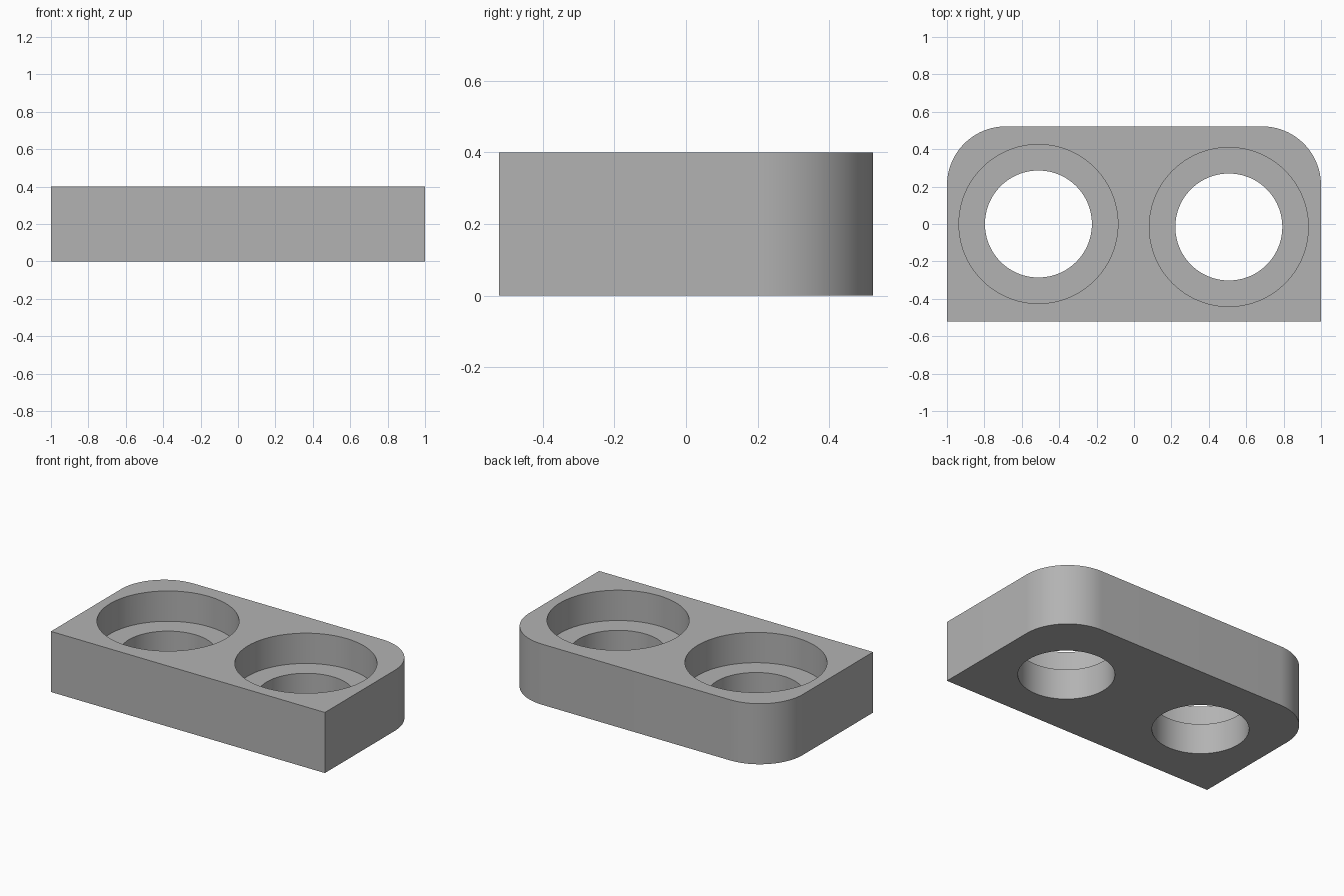
import bpy, bmesh, math

cube = bpy.data.objects.get("Cube")
if cube:
    bpy.data.objects.remove(cube, do_unlink=True)

W, D, H = 1.0, 0.522, 0.4          # half width, half depth, height
FILLET = 0.315                     # rear corner radius
BORE, COUNTERBORE, STEP = 0.286, 0.425, 0.2
HOLES = [(-0.511, 0.0), (0.507, -0.016)]

grey = bpy.data.materials.new("grey")
grey.use_nodes = True
colour = (0.45, 0.45, 0.45, 1)
grey.diffuse_color = colour
grey.node_tree.nodes["Principled BSDF"].inputs["Base Color"].default_value = colour


def prism(name, outline, z0, z1):
    """Extrude a closed xy outline between two heights."""
    bm = bmesh.new()
    face = bm.faces.new([bm.verts.new((x, y, z0)) for x, y in outline])
    top = bmesh.ops.extrude_face_region(bm, geom=[face])["geom"]
    verts = [v for v in top if isinstance(v, bmesh.types.BMVert)]
    bmesh.ops.translate(bm, verts=verts, vec=(0, 0, z1 - z0))
    bmesh.ops.recalc_face_normals(bm, faces=bm.faces)
    mesh = bpy.data.meshes.new(name)
    bm.to_mesh(mesh)
    bm.free()
    mesh.materials.append(grey)
    obj = bpy.data.objects.new(name, mesh)
    bpy.context.collection.objects.link(obj)
    return obj


def arc(cx, cy, r, start, end, steps):
    angles = [math.radians(start + (end - start) * i / steps) for i in range(steps + 1)]
    return [(cx + r * math.cos(a), cy + r * math.sin(a)) for a in angles]


# Block: square front corners, rounded rear corners
outline = [(-W, -D), (W, -D)]
outline += arc(W - FILLET, D - FILLET, FILLET, 0, 90, 24)
outline += arc(FILLET - W, D - FILLET, FILLET, 90, 180, 24)
block = prism("block", outline, 0, H)
bpy.context.view_layer.objects.active = block
block.select_set(True)

# Through holes with wider stepped recesses from the top
for x, y in HOLES:
    for radius, z0 in ((BORE, -0.1), (COUNTERBORE, STEP)):
        circle = arc(x, y, radius, 0, 360, 96)[:-1]
        cutter = prism("hole_cutter", circle, z0, H + 0.1)
        cutter.hide_render = True
        cut = block.modifiers.new("hole", "BOOLEAN")
        cut.operation, cut.solver, cut.object = "DIFFERENCE", "EXACT", cutter
        bpy.ops.object.modifier_apply(modifier=cut.name)
        bpy.data.objects.remove(cutter, do_unlink=True)

bpy.ops.object.shade_smooth_by_angle(angle=math.radians(30))
